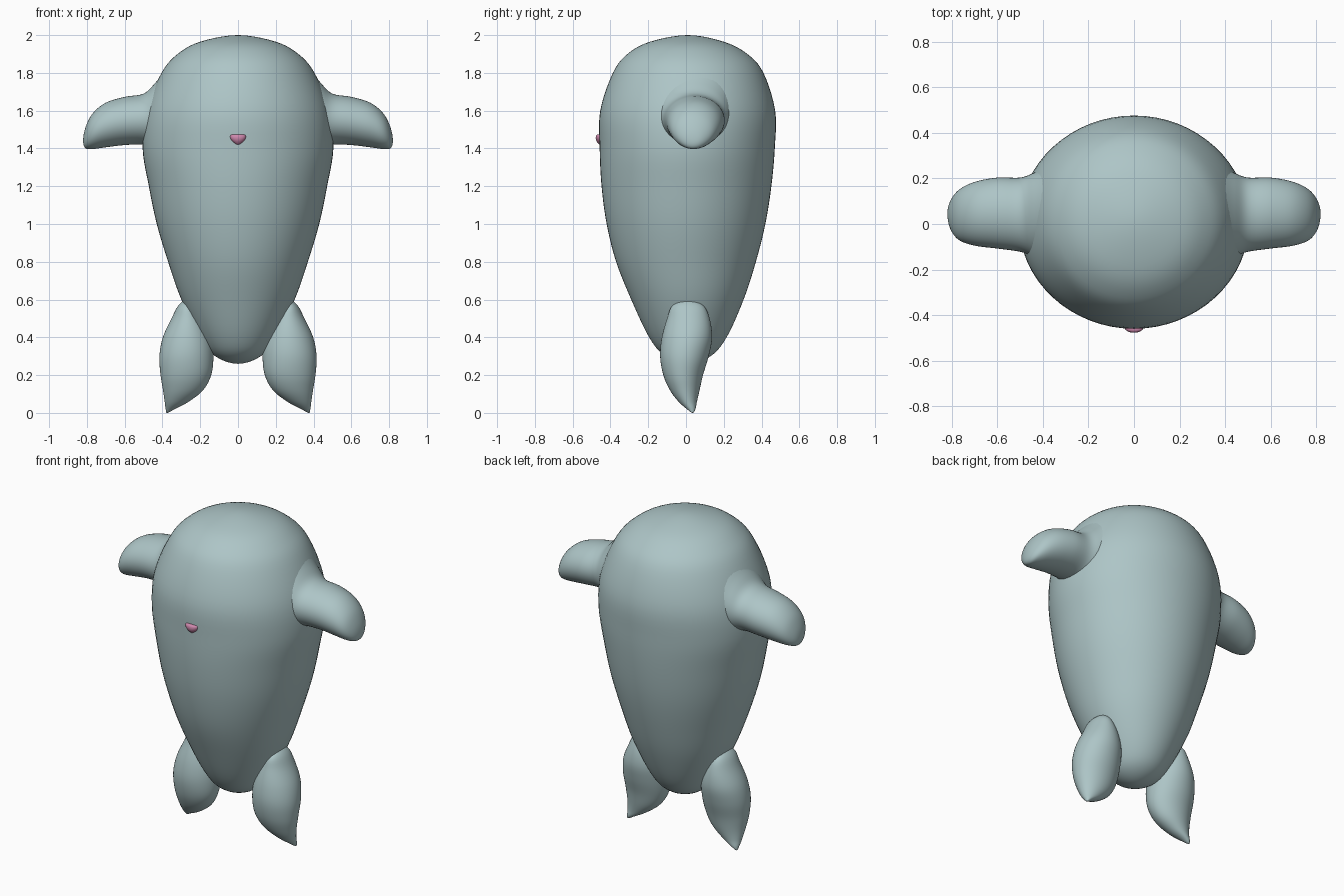
import bpy, bmesh
from math import sin, cos, pi


def material(name, rgb):
    m = bpy.data.materials.new(name)
    m.diffuse_color = (*rgb, 1)
    return m


def spline(rows, steps, start_pole, end_pole):
    # rows: (t, a_min, a_max, b_min, b_max); poles get a mirrored ghost row to round off
    def ghost(r):
        return (r[0], r[2], r[1], r[4], r[3])
    first = ghost(rows[1]) if start_pole else tuple(2 * p - q for p, q in zip(rows[0], rows[1]))
    last = ghost(rows[-2]) if end_pole else tuple(2 * p - q for p, q in zip(rows[-1], rows[-2]))
    pts = [first, *rows, last]
    out = []
    for i in range(1, len(pts) - 2):
        for s in range(steps):
            u = s / steps
            out.append(tuple(
                0.5 * (2 * q + (r - p) * u + (2 * p - 5 * q + 4 * r - w) * u * u
                       + (3 * q - p - 3 * r + w) * u ** 3)
                for p, q, r, w in zip(*pts[i - 1:i + 3])))
    return out + [rows[-1]]


def loft(name, rows, place, mat, sides=48, steps=5, poles=(True, True), mirror=False):
    bm = bmesh.new()
    rings = []
    for t, a0, a1, b0, b1 in spline(rows, steps, *poles):
        ring = []
        for k in range(sides):
            an = 2 * pi * k / sides
            ring.append(bm.verts.new(place(t, (a0 + a1) / 2 + (a1 - a0) / 2 * cos(an),
                                           (b0 + b1) / 2 + (b1 - b0) / 2 * sin(an))))
        rings.append(ring)
    for r, q in zip(rings, rings[1:]):
        for k in range(sides):
            n = (k + 1) % sides
            bm.faces.new((r[k], r[n], q[n], q[k]))
    for ring, pole in zip((rings[0], rings[-1]), poles):
        if not pole:
            bm.faces.new(ring)
    bmesh.ops.remove_doubles(bm, verts=bm.verts, dist=1e-5)
    bmesh.ops.recalc_face_normals(bm, faces=bm.faces)
    for f in bm.faces:
        f.smooth = True
    me = bpy.data.meshes.new(name)
    bm.to_mesh(me)
    bm.free()
    me.materials.append(mat)
    ob = bpy.data.objects.new(name, me)
    bpy.context.collection.objects.link(ob)
    if mirror:
        ob.modifiers.new("mirror", 'MIRROR')
    return ob


def upright(t, a, b):
    return (a, b, t)


def sideways(t, a, b):
    return (t, a, b)


skin = material("skin", (0.42, 0.56, 0.57))
pink = material("pink", (0.62, 0.25, 0.42))

# Egg-shaped body
loft("body", [
    (0.26, 0, 0, 0.01, 0.01),
    (0.30, -0.12, 0.12, -0.11, 0.13),
    (0.40, -0.20, 0.20, -0.195, 0.215),
    (0.60, -0.30, 0.30, -0.29, 0.305),
    (0.80, -0.37, 0.37, -0.37, 0.37),
    (1.00, -0.43, 0.43, -0.42, 0.42),
    (1.20, -0.472, 0.472, -0.447, 0.452),
    (1.40, -0.505, 0.505, -0.457, 0.47),
    (1.60, -0.488, 0.488, -0.454, 0.472),
    (1.80, -0.405, 0.405, -0.387, 0.41),
    (1.90, -0.32, 0.32, -0.31, 0.325),
    (1.965, -0.20, 0.20, -0.19, 0.20),
    (2.00, 0, 0, 0.01, 0.01)], upright, skin, sides=64)

# Stubby drooping arms, flared where they meet the body
loft("arm", [
    (0.38, -0.17, 0.25, 1.37, 1.82),
    (0.44, -0.145, 0.225, 1.40, 1.745),
    (0.50, -0.122, 0.204, 1.42, 1.69),
    (0.60, -0.108, 0.204, 1.418, 1.673),
    (0.70, -0.095, 0.185, 1.406, 1.642),
    (0.77, -0.07, 0.15, 1.397, 1.585),
    (0.808, -0.02, 0.10, 1.402, 1.51),
    (0.82, 0.045, 0.045, 1.44, 1.44)], sideways, skin,
    poles=(False, True), mirror=True)

# Pointed flipper legs
loft("leg", [
    (0.60, 0.27, 0.27, 0.01, 0.01),
    (0.57, 0.23, 0.315, -0.07, 0.09),
    (0.50, 0.18, 0.352, -0.10, 0.125),
    (0.40, 0.14, 0.398, -0.128, 0.138),
    (0.30, 0.13, 0.416, -0.137, 0.12),
    (0.20, 0.142, 0.410, -0.12, 0.09),
    (0.12, 0.185, 0.397, -0.085, 0.072),
    (0.06, 0.26, 0.388, -0.04, 0.058),
    (0.02, 0.335, 0.383, 0.005, 0.05),
    (0.00, 0.375, 0.375, 0.035, 0.035)], upright, skin, mirror=True)

# Small half-round nose
loft("nose", [
    (1.475, 0, 0, -0.45, -0.45),
    (1.472, -0.038, 0.038, -0.472, -0.43),
    (1.455, -0.041, 0.041, -0.478, -0.43),
    (1.435, -0.028, 0.028, -0.472, -0.43),
    (1.42, 0, 0, -0.455, -0.455)], upright, pink, sides=24)
